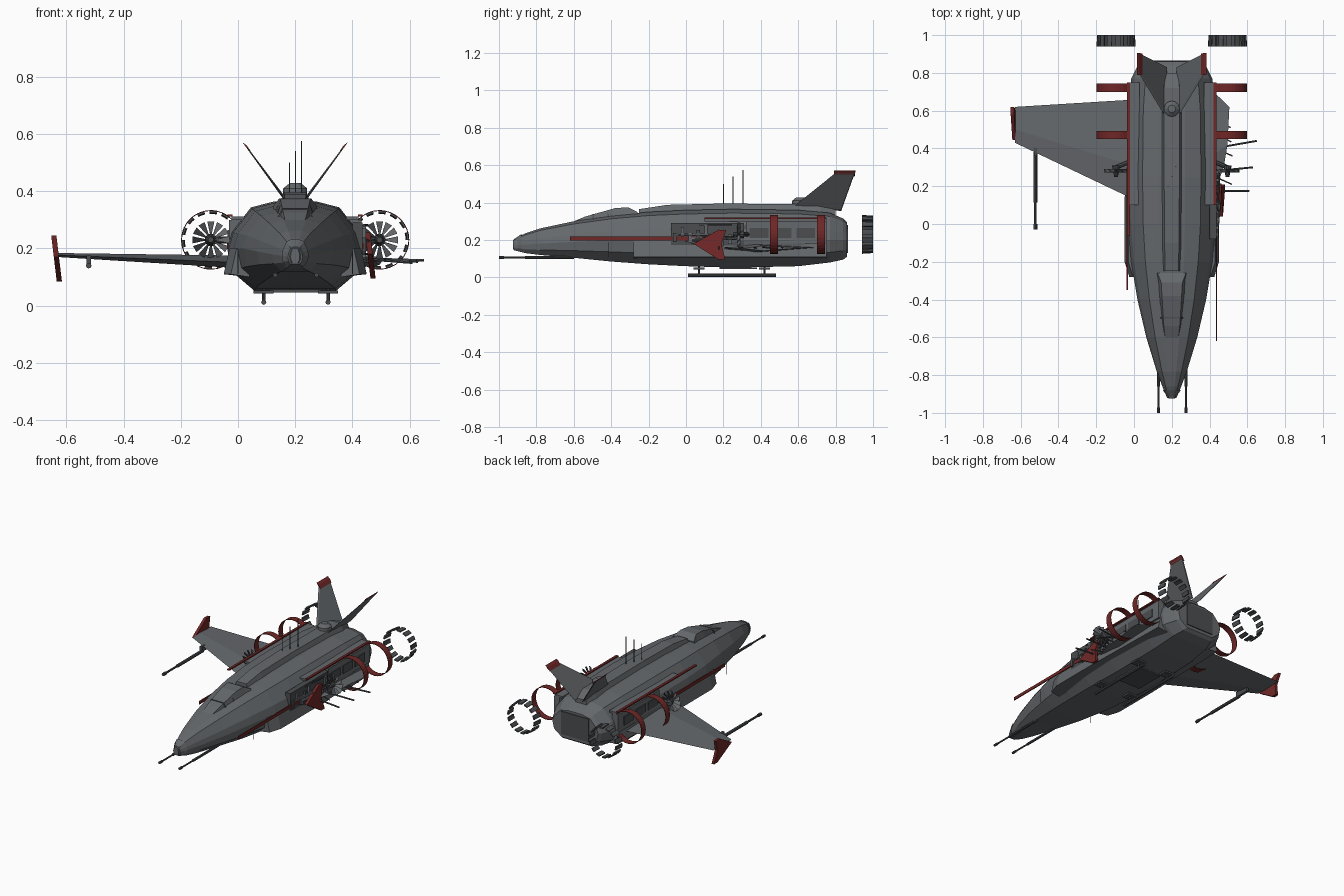
import bpy, bmesh, math, random
from mathutils import Vector

default_cube = bpy.data.objects.get("Cube")
if default_cube:
    bpy.data.objects.remove(default_cube, do_unlink=True)
random.seed(4)
CENTRE = 0.2          # the hull axis sits off centre because one wing is missing
ENGINE_Z = 0.23


def material(name, red, green, blue):
    result = bpy.data.materials.new(name)
    result.use_nodes = True
    result.diffuse_color = (red, green, blue, 1)
    result.node_tree.nodes["Principled BSDF"].inputs["Base Color"].default_value = (red, green, blue, 1)
    return result


hull_grey = material("hull grey", .13, .14, .15)
dark_grey = material("dark grey", .07, .075, .08)
trim_red = material("trim red", .16, .02, .02)


def build(name, verts, faces, mat):
    mesh = bpy.data.meshes.new(name)
    bm = bmesh.new()
    corners = [bm.verts.new(v) for v in verts]
    for face in faces:
        bm.faces.new([corners[i] for i in face])
    bmesh.ops.recalc_face_normals(bm, faces=bm.faces)
    bm.to_mesh(mesh)
    bm.free()
    obj = bpy.data.objects.new(name, mesh)
    bpy.context.collection.objects.link(obj)
    mesh.materials.append(mat)
    return obj


def loft(name, sections, mat):
    """Skin a list of equal-sized closed loops and cap both ends."""
    count = len(sections[0])
    verts = [point for section in sections for point in section]
    faces = [list(range(count)), list(range(len(verts) - count, len(verts)))]
    for row in range(len(sections) - 1):
        for i in range(count):
            j = (i + 1) % count
            a, b = row * count, (row + 1) * count
            faces.append([a + i, a + j, b + j, b + i])
    return build(name, verts, faces, mat)


def box(name, x, y, z, mat):
    return loft(name, [[(u, y[0], z[0]), (u, y[1], z[0]), (u, y[1], z[1]), (u, y[0], z[1])] for u in x], mat)


def rod(name, start, end, radius, mat, sides=8, end_radius=None):
    start, end = Vector(start), Vector(end)
    turn = (end - start).to_track_quat('Z', 'Y')
    loops = []
    for point, r in ((start, radius), (end, radius if end_radius is None else end_radius)):
        loops.append([point + turn @ Vector((r * math.cos(a), r * math.sin(a), 0))
                      for a in (math.tau * i / sides for i in range(sides))])
    return loft(name, loops, mat)


def side_x(side, offset):
    return CENTRE + side * offset


def side_box(name, side, offsets, y, z, mat):
    return box(name, [side_x(side, o) for o in offsets], y, z, mat)


# Faceted hull: half profile scaled along the length
PROFILE = [(.3, 1), (.65, .87), (.93, .35), (1, 0), (.93, -.55), (.6, -1)]


def hull_section(y, width, bottom, middle, top):
    half = [(f * width, middle + h * (top - middle if h > 0 else middle - bottom)) for f, h in PROFILE]
    return [(CENTRE + x, y, z) for x, z in half] + [(CENTRE - x, y, z) for x, z in reversed(half)]


STATIONS = [(-.92, .025, .145, .17, .205), (-.86, .05, .13, .175, .235), (-.78, .08, .12, .18, .262),
            (-.6, .135, .105, .19, .30), (-.4, .182, .085, .2, .33), (-.2, .215, .07, .2, .35),
            (.0, .233, .06, .2, .36), (.25, .238, .052, .2, .365), (.6, .232, .06, .2, .36),
            (.77, .215, .08, .2, .345), (.84, .18, .095, .2, .315), (.86, .165, .11, .2, .295)]
loft("hull", [hull_section(*s) for s in STATIONS], hull_grey)
loft("nose_cap", [hull_section(-.925, .016, .15, .172, .2), hull_section(-.88, .047, .137, .175, .232)], hull_grey)


# Canopy and spine
def ridge(y, base_width, top_width, base, top):
    return [(CENTRE - base_width, y, base), (CENTRE - top_width, y, top),
            (CENTRE + top_width, y, top), (CENTRE + base_width, y, base)]


loft("canopy", [ridge(-.6, .045, .035, .27, .3), ridge(-.54, .055, .042, .28, .325),
                ridge(-.38, .075, .052, .3, .37), ridge(-.31, .082, .056, .3, .375),
                ridge(-.26, .088, .075, .3, .35)], hull_grey)
for i in range(3):
    y = -.5 + i * .08
    loft("canopy_frame", [ridge(v, .066 + i * .007, .046 + i * .004, .3, .34 + i * .016)
                          for v in (y, y + .008)], dark_grey)
loft("spine", [ridge(-.25, .05, .035, .33, .365), ridge(-.1, .055, .038, .34, .388),
               ridge(.2, .06, .04, .34, .395), ridge(.72, .06, .04, .34, .39),
               ridge(.8, .05, .035, .3, .36)], hull_grey)
rod("sensor_mount", (CENTRE, .61, .38), (CENTRE, .61, .41), .042, hull_grey, 12)
rod("sensor_dome", (CENTRE, .61, .41), (CENTRE, .61, .428), .042, hull_grey, 12, .02)
for i, height in enumerate((.5, .54, .575)):
    x, y = .18 + i * .021, .2 + i * .052
    rod("antenna", (x, y, .38), (x, y, height), .0025, dark_grey, 6)

# Rear exhaust panel
box("exhaust_panel", (.1, .3), (.86, .866), (.13, .28), dark_grey)


# Tail fins splayed outward with coloured caps
def tail_fin(name, side, outline, thick, mat):
    """Outline holds (outward offset, y, z); thickness runs across the splay."""
    shift = Vector((side * thick * .8, 0, thick * .6))
    points = [Vector((side_x(side, o), y, z)) for o, y, z in outline]
    loft(name, [[p - shift for p in points], [p + shift for p in points]], mat)


for side in (-1, 1):
    tail_fin("tail_fin", side, [(.03, .57, .37), (.03, .83, .36), (.17, .9, .555), (.17, .8, .555)], .007, hull_grey)
    tail_fin("fin_cap", side, [(.162, .79, .545), (.162, .902, .545), (.177, .905, .566), (.177, .79, .566)],
             .009, trim_red)

# Right wing, winglet and wing gun
loft("right_wing", [
    [(.02, .12, .15), (.02, .3, .175), (.02, .66, .155), (.02, .3, .13)],
    [(-.63, .43, .177), (-.63, .5, .184), (-.63, .62, .178), (-.63, .5, .17)]], hull_grey)
WINGLET = [(-.1, 0), (.035, .075), (.075, .073), (.05, 0), (.07, -.085), (.035, -.085)]


def winglet(name, x, y, z):
    loft(name, [[(x + t - v * .12, y + u, z + v) for u, v in WINGLET] for t in (-.009, .009)], trim_red)


winglet("right_winglet", -.635, .545, .17)
winglet("broken_winglet", .462, .14, .18)


def gun(name, x, z, muzzle, breech, radius):
    length = breech - muzzle
    rod(name + "_barrel", (x, muzzle, z), (x, breech, z), radius * .65, dark_grey)
    rod(name + "_muzzle", (x, muzzle, z), (x, muzzle + length * .07, z), radius, dark_grey)
    rod(name + "_sleeve", (x, muzzle + length * .35, z), (x, breech, z), radius, dark_grey)


gun("wing_gun", -.522, .14, -.03, .38, .01)
box("wing_gun_mount", (-.53, -.514), (.36, .46), (.14, .175), dark_grey)
for x in (.13, .275):
    gun("nose_gun", x, .107, -1, -.6, .008)

# Torn left wing stub with bare spars
loft("left_wing_stub", [
    [(.4, .1, .15), (.4, .35, .18), (.4, .72, .16), (.4, .35, .13)],
    [(.475, .3, .155), (.495, .42, .17), (.505, .62, .158), (.495, .42, .142)]], hull_grey)
for y, outer, rise in ((.4, .65, .04), (.28, .63, .02), (.175, .61, 0)):
    rod("broken_spar", (.42, y, .165), (outer, y + rise, .15 + rise * .2), .005, dark_grey, 6)
for i in range(5):
    y = .24 + i * .075
    rod("torn_strut", (.45, y, .155), (.51 + random.random() * .03, y - .03, .16), .004, dark_grey, 5)

# Landing skids
for x in (.09, .315):
    rod("skid_rail", (x, .01, .012), (x, .48, .012), .009, dark_grey)
    for y in (.07, .42):
        rod("skid_strut", (x, y, .012), (x, y, .09), .006, dark_grey)
        box("skid_pad", (x - .035, x + .035), (y - .03, y + .03), (.043, .053), dark_grey)
box("belly_hatch", (.11, .29), (.18, .38), (.046, .054), dark_grey)


# Engines: fan, hoops and segmented outlet
def arc_band(name, x, y, radius, thick, mat, start, sweep, steps, flare=0):
    """Closed strip of ring wall between two y values."""
    loops = []
    for i in range(steps + 1):
        a = start + sweep * i / steps
        loops.append([(x + r * math.cos(a), v, ENGINE_Z + r * math.sin(a)) for r, v in
                      ((radius, y[0]), (radius - flare, y[1]),
                       (radius - flare - thick, y[1]), (radius - thick, y[0]))])
    return loft(name, loops, mat)


for side in (-1, 1):
    x = side_x(side, .295)
    for y in (.45, .70):
        for half in (0, math.pi):
            arc_band("engine_hoop", x, (y, y + .043), .104, .003, trim_red, half, math.pi, 16)
    segments = 14
    step = math.tau / segments
    for i in range(segments):
        arc_band("outlet_segment", x, (.94, 1), .104, .009, dark_grey, i * step, step * .6, 2, .004)
    rod("fan_hub", (x, .25, ENGINE_Z), (x, .31, ENGINE_Z), .01, dark_grey, 10, .022)
    rod("fan_shaft", (x, .3, ENGINE_Z), (side_x(side, .2), .34, ENGINE_Z), .012, dark_grey)
    for i in range(12):
        a = math.tau * i / 12
        fan = []
        for r, half in ((.012, .1), (.066, .19)):
            fan.append([(x + r * math.cos(a + t), y, ENGINE_Z + r * math.sin(a + t))
                        for t, y in ((-half, .272), (half, .288), (half, .292), (-half, .276))])
        loft("fan_blade", fan, hull_grey)
    # Cowl, slots and coloured side strips
    side_box("engine_cowl", side, (.19, .232), (.32, .75), (.18, .3), hull_grey)
    for i in range(3):
        y = .34 + i * .125
        side_box("cowl_slot", side, (.232, .237), (y, y + .1), (.21, .265), dark_grey)
    side_box("upper_strip", side, (.22, .236), (-.06 if side < 0 else .1, .75), (.311, .319), trim_red)
    side_box("strip_support", side, (.17, .222), (.1, .75), (.3, .312), hull_grey)
    side_box("lower_strip", side, (.233, .239), (-.62, .2) if side > 0 else (-.35, .3), (.198, .218), trim_red)
    loft("side_intake", [[(side_x(side, o), y, z) for o, z in ((.16, .1), (outer, .11), (outer - .02, .2), (.16, .2))]
                         for y, outer in ((-.28, .225), (-.2, .25), (.1, .25), (.75, .235))], hull_grey)
    rod("probe", (side_x(side, .2), -.415, .11), (side_x(side, .2), -.415, .19), .002, dark_grey, 5)

# Exposed machinery on the damaged side
side_box("torn_bay", 1, (.2, .236), (-.08, .31), (.17, .29), dark_grey)
for i in range(11):
    z = random.uniform(.17, .29)
    y = random.uniform(-.08, .1)
    rod("bay_pipe", (.44, y, z), (.44 + random.random() * .015, y + random.uniform(.08, .2), z),
        random.uniform(.004, .008), hull_grey if i % 2 else dark_grey, 6)
for i in range(9):
    y = -.07 + i * .042
    z = random.uniform(.19, .27)
    side_box("bay_block", 1, (.22, .248), (y, y + .018), (z - .03, z + .02), hull_grey if i % 3 else dark_grey)
